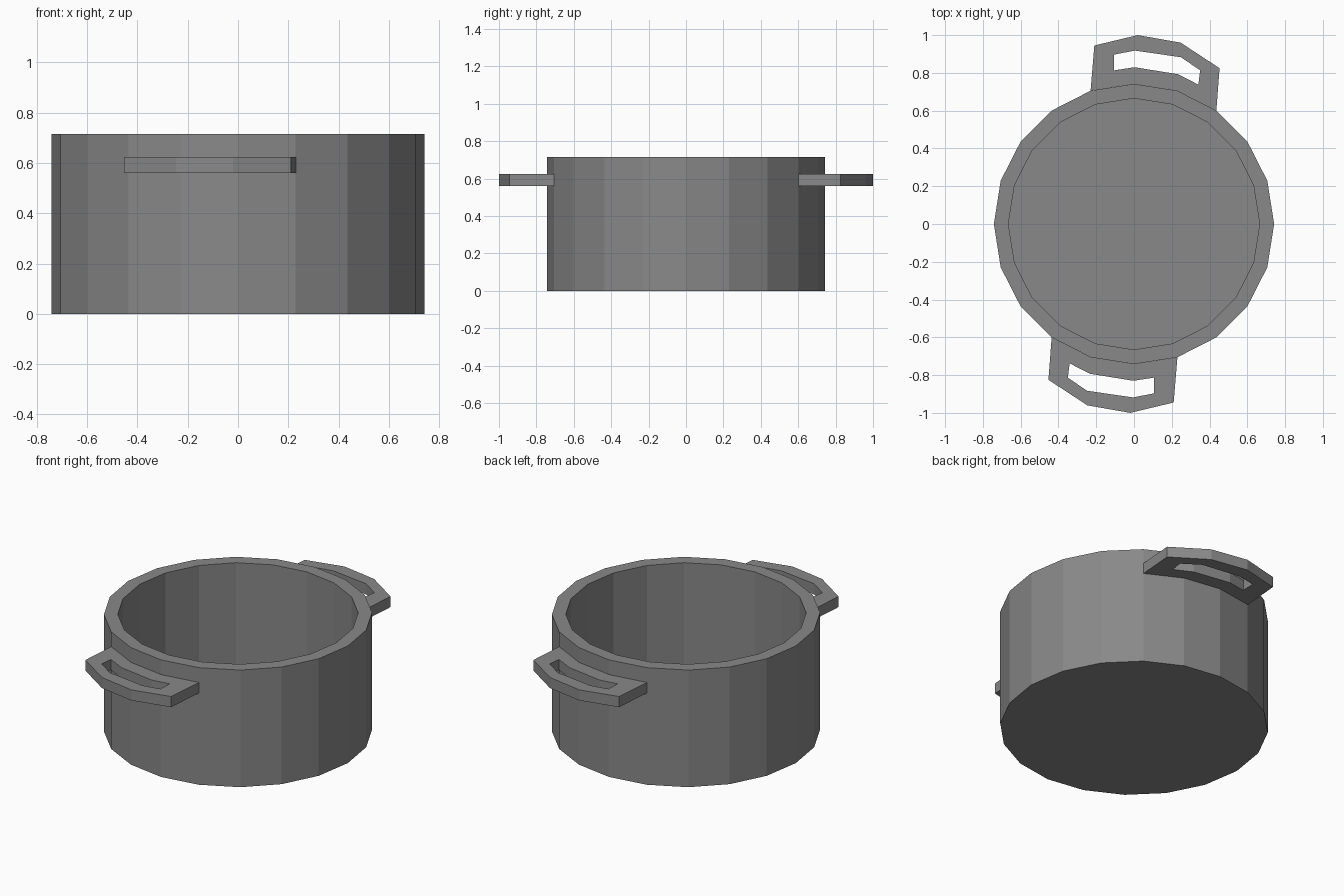
import bpy, bmesh, math

if "Cube" in bpy.data.objects:
    bpy.data.objects.remove(bpy.data.objects["Cube"])

metal = bpy.data.materials.new("grey metal")
metal.diffuse_color = (0.25, 0.25, 0.25, 1)
metal.use_nodes = True
metal.node_tree.nodes["Principled BSDF"].inputs["Base Color"].default_value = metal.diffuse_color


def finish(name, bm):
    bmesh.ops.recalc_face_normals(bm, faces=bm.faces)
    me = bpy.data.meshes.new(name)
    bm.to_mesh(me)
    bm.free()
    me.materials.append(metal)
    ob = bpy.data.objects.new(name, me)
    bpy.context.collection.objects.link(ob)
    return ob


# Pot body: 20-sided shell lathed from a wall profile, with closed base and floor
SIDES = 20
profile = [(0.742, 0), (0.742, 0.08), (0.742, 0.715), (0.665, 0.715), (0.665, 0.08)]
bm = bmesh.new()
rings = []
for r, z in profile:
    rings.append([bm.verts.new((r * math.cos(2 * math.pi * i / SIDES),
                                r * math.sin(2 * math.pi * i / SIDES), z))
                  for i in range(SIDES)])
for a, b in zip(rings, rings[1:]):
    for i in range(SIDES):
        j = (i + 1) % SIDES
        bm.faces.new((a[i], a[j], b[j], b[i]))
bm.faces.new(rings[0])
bm.faces.new(rings[-1])
finish("pot_body", bm)

# Loop handles: outer outline and matching hole outline, extruded in z
outer = [(-.23, .706), (-.21, .945), (.02, 1), (.247, .96),
         (.453, .825), (.436, .6), (.229, .706), (0, .742)]
hole = [(-.107, .813), (-.105, .897), (.005, .918), (.248, .883),
        (.35, .814), (.341, .738), (.232, .793), (.003, .83)]


def handle(name, sign):
    bm = bmesh.new()
    loops = [[bm.verts.new((sign * x, sign * y, z)) for x, y in pts]
             for pts, z in ((outer, .56), (outer, .625), (hole, .625), (hole, .56))]
    for k in range(4):
        a, b = loops[k], loops[(k + 1) % 4]
        for i in range(8):
            j = (i + 1) % 8
            bm.faces.new((a[i], a[j], b[j], b[i]))
    finish(name, bm)


handle("back_handle", 1)
handle("front_handle", -1)
